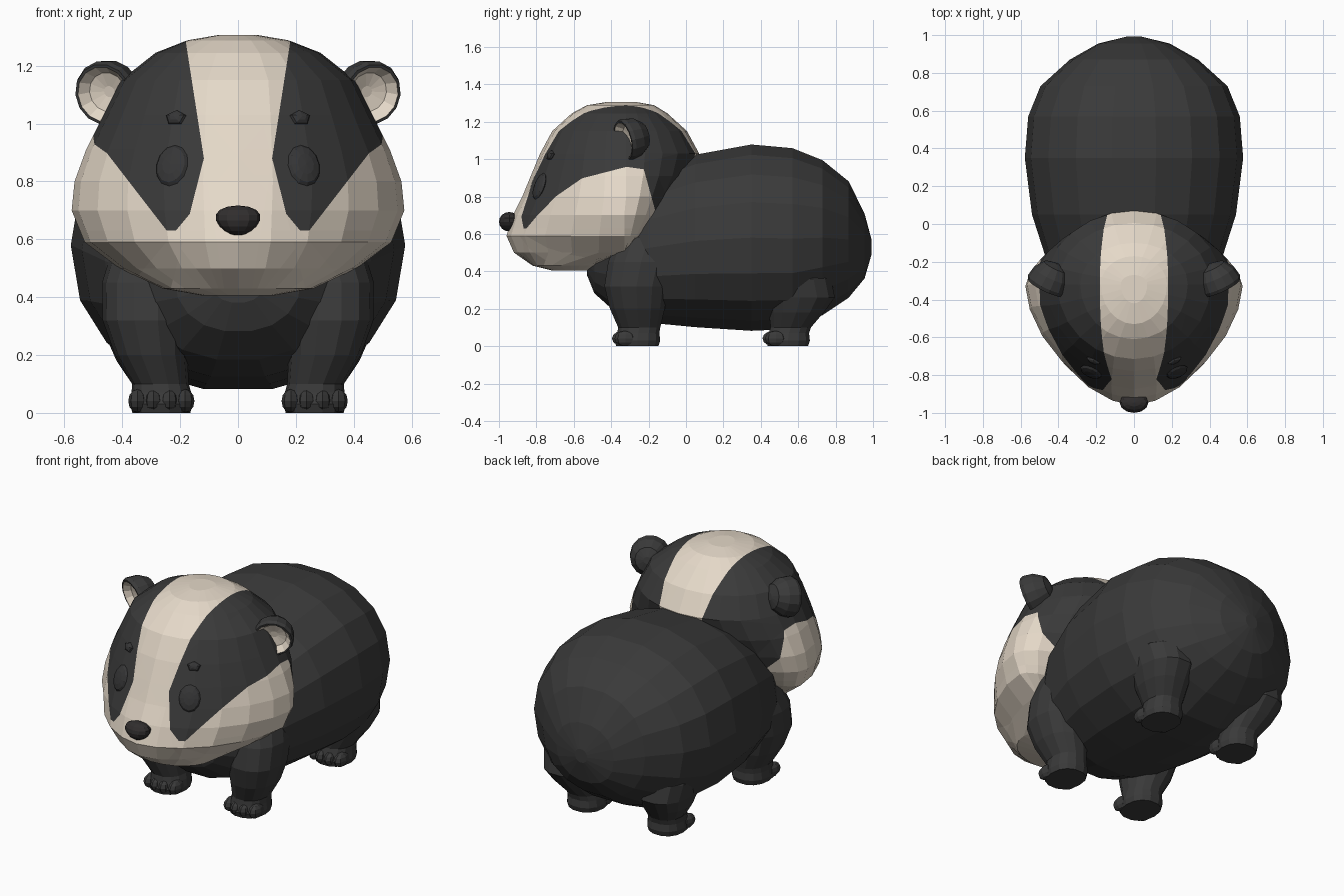
import bpy, bmesh, math
from mathutils import Vector, Matrix
from mathutils.bvhtree import BVHTree

if "Cube" in bpy.data.objects:
    bpy.data.objects.remove(bpy.data.objects["Cube"])


def material(name, col):
    m = bpy.data.materials.new(name)
    m.diffuse_color = (*col, 1)
    m.use_nodes = True
    m.node_tree.nodes["Principled BSDF"].inputs["Base Color"].default_value = m.diffuse_color
    return m


DARK = material("charcoal fur", (0.042, 0.042, 0.042))
CREAM = material("cream fur", (0.78, 0.69, 0.58))
NOSE = material("nose black", (0.03, 0.027, 0.027))
EYE = material("eye black", (0.036, 0.036, 0.037))


def finish(name, bm, mats):
    bmesh.ops.recalc_face_normals(bm, faces=bm.faces)
    me = bpy.data.meshes.new(name)
    bm.to_mesh(me)
    bm.free()
    for m in mats:
        me.materials.append(m)
    ob = bpy.data.objects.new(name, me)
    bpy.context.collection.objects.link(ob)
    return ob


def loft(rings, band_mats=None):
    """Skin a list of closed rings and cap both ends."""
    bm = bmesh.new()
    rows = [[bm.verts.new(p) for p in r] for r in rings]
    n = len(rows[0])
    for k in range(len(rows) - 1):
        for i in range(n):
            j = (i + 1) % n
            f = bm.faces.new((rows[k][i], rows[k][j], rows[k + 1][j], rows[k + 1][i]))
            f.material_index = band_mats[k] if band_mats else 0
    bm.faces.new(rows[0][::-1])
    f = bm.faces.new(rows[-1])
    f.material_index = band_mats[-1] if band_mats else 0
    bmesh.ops.recalc_face_normals(bm, faces=bm.faces)
    bm.normal_update()
    return bm


def super_pt(a, e):
    """Unit superellipse point at angle a with exponent e."""
    c, s = math.cos(a), math.sin(a)
    return (math.copysign(abs(c) ** (2 / e), c), math.copysign(abs(s) ** (2 / e), s))


def angles(n):
    return [2 * math.pi * i / n for i in range(n)]


def blob(name, loc, radii, mat, direction=None, u=12, v=8, taper=0):
    """Squashed sphere; its local z can be turned to a direction."""
    bm = bmesh.new()
    bmesh.ops.create_uvsphere(bm, u_segments=u, v_segments=v, radius=1)
    for p in bm.verts:
        p.co.x *= 1 + taper * p.co.z
    bm.transform(Matrix.Diagonal((*radii, 1)))
    if direction:
        z = direction.normalized()
        x = Vector((0, 0, 1)).cross(z).normalized()
        bm.transform(Matrix((x, z.cross(x), z)).transposed().to_4x4())
    bm.transform(Matrix.Translation(loc))
    return finish(name, bm, [mat])


# Body: rings along y as (y, half width, bottom, top)
body = [(-0.53, .10, .38, .56), (-0.49, .22, .28, .66), (-0.38, .36, .18, .80),
        (-0.2, .46, .12, .93), (0.05, .54, .095, 1.03), (0.35, .578, .075, 1.085),
        (0.57, .56, .085, 1.065), (0.73, .495, .16, 1.0), (0.87, .34, .255, .885),
        (0.955, .19, .36, .71), (0.992, .04, .49, .57)]
rings = []
for y, w, lo, hi in body:
    ring = []
    for a in angles(18):
        c, s = super_pt(a, 2.2)
        ring.append((w * c, y, (lo + hi) / 2 + (hi - lo) / 2 * s))
    rings.append(ring)
finish("body", loft(rings), [DARK])

# Head: rings stacked in z as (z, half width, front y, back y, front exponent)
head = [(.405, .12, -.72, -.5, 2), (.43, .26, -.82, -.42, 2), (.50, .41, -.92, -.33, 1.85),
        (.59, .53, -.96, -.2, 1.75), (.70, .575, -.925, -.1, 1.7), (.80, .565, -.875, -.04, 1.75),
        (.91, .525, -.83, .03, 1.8), (1.03, .465, -.78, .07, 1.9), (1.15, .405, -.715, .005, 2),
        (1.245, .285, -.61, -.1, 2), (1.288, .175, -.53, -.17, 2), (1.306, .07, -.42, -.27, 2)]
rings = []
for z, w, yf, yb, e in head:
    yc = max(-.33, yf * .4 + yb * .6) if z < .75 else -.32
    if z < .5:
        yc = (yf + yb) / 2
    ring = []
    for a in angles(24):
        c, s = super_pt(a, e if math.sin(a) < 0 else 2)
        ring.append((w * c, yc + s * ((yc - yf) if s < 0 else (yb - yc)), z))
    rings.append(ring)
bm = loft(rings)
tree = BVHTree.FromBMesh(bm)


# Face markings: straight boundary lines, given as two points in the xz or yz plane
def line(p, q):
    return lambda z: p[0] + (q[0] - p[0]) * (z - p[1]) / (q[1] - p[1])


stripe = [((.118, .88), (.18, 1.28)), ((.118, .88), (.167, .6875)), ((.167, .6875), (.215, .63))]
cheek_x = ((.25, .635), (.42, .855))
cheek_y = ((-.72, .855), (-.235, .98))
cheek_back = ((-.235, .98), (-.166, .73))


def cut(co, no):
    bmesh.ops.bisect_plane(bm, geom=bm.verts[:] + bm.edges[:] + bm.faces[:],
                           plane_co=co, plane_no=no)


for p, q in stripe + [cheek_x]:
    for s in (1, -1):
        cut((s * p[0], 0, p[1]), (s * (q[1] - p[1]), 0, p[0] - q[0]))
for p, q in (cheek_y, cheek_back):
    cut((0, p[0], p[1]), (0, q[1] - p[1], p[0] - q[0]))
cut((0, 0, .63), (0, 0, 1))

for f in bm.faces:
    c = f.calc_center_median()
    x, y, z = abs(c.x), c.y, c.z
    in_stripe = x < max(line(*l)(z) for l in stripe)
    in_cheek = (x > line(*cheek_x)(z) and y > line(*cheek_y)(z)
                and y < line(*cheek_back)(z))
    f.material_index = 1 if in_stripe or in_cheek or z < .63 else 0
finish("head", bm, [DARK, CREAM])

# Nose, wider at the top
blob("nose", (0, -.945, .665), (.076, .055, .052), NOSE, taper=.25)

# Eyes and brow spots, set on the head surface
for s, side in ((1, "right"), (-1, "left")):
    for name, x, z, radii, u in (("eye", .228, .855, (.06, .075, .02), 12),
                                 ("brow", .215, 1.02, (.04, .028, .016), 5)):
        loc, nor, _, _ = tree.ray_cast(Vector((s * x, -3, z)), Vector((0, 1, 0)))
        blob(f"{side}_{name}", loc, radii, EYE, nor if nor.y < 0 else -nor, u, 6)

# Ears: turned cups with a cream inside
ear = [(.02, -.105), (.07, -.09), (.105, -.04), (.115, .015), (.108, .035),
       (.098, .035), (.07, .0), (.02, -.012)]
for s, side in ((1, "right"), (-1, "left")):
    bm = loft([[(r * math.cos(a), r * math.sin(a), h) for a in angles(14)] for r, h in ear],
              [0, 0, 0, 0, 0, 1, 1, 1])
    z = Vector((s * .42, -.88, -.22)).normalized()
    x = Vector((0, 0, 1)).cross(z).normalized()
    bm.transform(Matrix.Translation((s * .45, -.305, 1.108))
                 @ Matrix((x, z.cross(x), z)).transposed().to_4x4())
    finish(f"{side}_ear", bm, [DARK, CREAM])

# Legs: rings as (z, x, y, x radius, y radius); the top rings sink into the body
legs = {"front": [(0, .265, -.26, .10, .115), (.03, .265, -.26, .108, .125),
                  (.07, .265, -.255, .103, .115), (.10, .268, -.25, .098, .115),
                  (.2, .300, -.26, .125, .15), (.32, .318, -.265, .15, .175),
                  (.45, .315, -.24, .155, .18), (.58, .28, -.2, .15, .17),
                  (.66, .24, -.17, .12, .12)],
        "hind": [(0, .265, .545, .10, .11), (.03, .265, .545, .108, .12),
                 (.07, .265, .55, .103, .11), (.10, .268, .56, .098, .11),
                 (.18, .295, .59, .125, .15), (.26, .31, .61, .145, .19),
                 (.36, .31, .59, .165, .19), (.48, .28, .56, .14, .15)]}
for name, rows in legs.items():
    for s, side in ((1, "right"), (-1, "left")):
        rings = [[(s * (x + rx * c), y + ry * d, z)
                  for c, d in (super_pt(a, 2.3) for a in angles(14))]
                 for z, x, y, rx, ry in rows]
        finish(f"{side}_{name}_leg", loft(rings), [DARK])
        for i in range(4):
            off = (i - 1.5) * .055
            blob(f"{side}_{name}_toe_{i + 1}",
                 (s * (.265 + off), rows[0][2] - .085 + abs(off) * .25, .041),
                 (.032, .058, .041), DARK, None, 8, 6)
